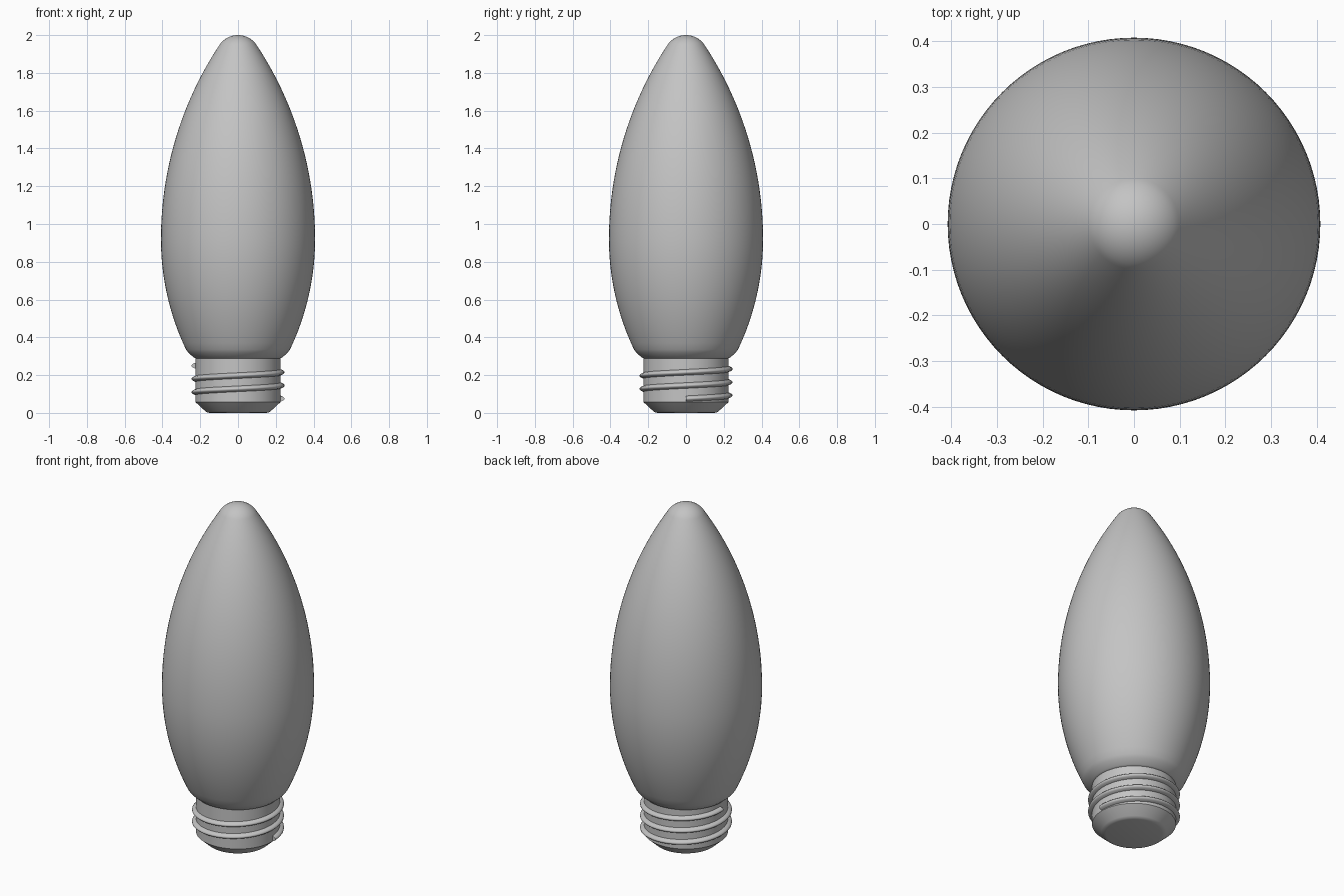
import bpy, bmesh
from math import sin, cos, pi, sqrt, asin, atan2, radians

default = bpy.data.objects.get("Cube")
if default:
    bpy.data.objects.remove(default)

grey = bpy.data.materials.new("plain_grey")
grey.use_nodes = True
colour = (0.55, 0.55, 0.55, 1)
grey.diffuse_color = colour
grey.node_tree.nodes["Principled BSDF"].inputs["Base Color"].default_value = colour


def finish(name, bm, angle):
    bmesh.ops.recalc_face_normals(bm, faces=bm.faces)
    mesh = bpy.data.meshes.new(name)
    bm.to_mesh(mesh)
    bm.free()
    mesh.materials.append(grey)
    obj = bpy.data.objects.new(name, mesh)
    bpy.context.collection.objects.link(obj)
    bpy.ops.object.select_all(action='DESELECT')
    obj.select_set(True)
    bpy.context.view_layer.objects.active = obj
    bpy.ops.object.shade_smooth_by_angle(angle=radians(angle))
    return obj


def lathe(name, profile, angle, segments=96):
    """Revolve an (r, z) profile around z; open ends are capped."""
    bm = bmesh.new()
    rings = [[bm.verts.new((r * cos(2 * pi * i / segments),
                            r * sin(2 * pi * i / segments), z))
              for i in range(segments)] for r, z in profile]
    for low, high in zip(rings, rings[1:]):
        for i in range(segments):
            j = (i + 1) % segments
            bm.faces.new((low[i], low[j], high[j], high[i]))
    bm.faces.new(rings[0])
    bm.faces.new(rings[-1])
    return finish(name, bm, angle)


# Glass bulb: lower arc, long upper arc and a tangent spherical tip
WIDEST, WAIST_Z = 0.408, 0.92
LOW_R, HIGH_R, TIP_R = 1.353, 1.86, 0.119
start = asin((WAIST_Z - 0.335) / LOW_R)
tip_z = 2 - TIP_R
tangent = atan2(tip_z - WAIST_Z, HIGH_R - WIDEST)
glass = [(0.222, 0.287), (0.235, 0.294), (0.262, 0.318)]
for i in range(17):
    a = -start * (1 - i / 16)
    glass.append((WIDEST - LOW_R * (1 - cos(a)), WAIST_Z + LOW_R * sin(a)))
for i in range(1, 25):
    a = tangent * i / 24
    glass.append((WIDEST - HIGH_R * (1 - cos(a)), WAIST_Z + HIGH_R * sin(a)))
for i in range(1, 13):
    a = tangent + (pi / 2 - 0.01 - tangent) * i / 12
    glass.append((TIP_R * cos(a), tip_z + TIP_R * sin(a)))
lathe("glass_bulb", glass, 40)

# Screw base: chamfered foot below a plain cylinder
lathe("screw_base", [(0.15, 0), (0.164, 0.003), (0.174, 0.01),
                     (0.225, 0.057), (0.225, 0.3)], 30)

# Screw thread: rounded section swept up a helix
TURNS, STEPS, PITCH, START_Z = 2.5, 72, 0.07, 0.075
section = [(0.218, -0.017), (0.228, -0.0145), (0.24, -0.009), (0.246, -0.003),
           (0.246, 0.003), (0.24, 0.009), (0.228, 0.0145), (0.218, 0.017)]
bm = bmesh.new()
sweep = []
for i in range(int(TURNS * STEPS) + 1):
    t = i / STEPS
    a = 2 * pi * t
    sweep.append([bm.verts.new((r * cos(a), r * sin(a), START_Z + PITCH * t + z))
                  for r, z in section])
count = len(section)
for this, following in zip(sweep, sweep[1:]):
    for i in range(count):
        j = (i + 1) % count
        bm.faces.new((this[i], this[j], following[j], following[i]))
bm.faces.new(sweep[0])
bm.faces.new(sweep[-1])
finish("screw_thread", bm, 50)
